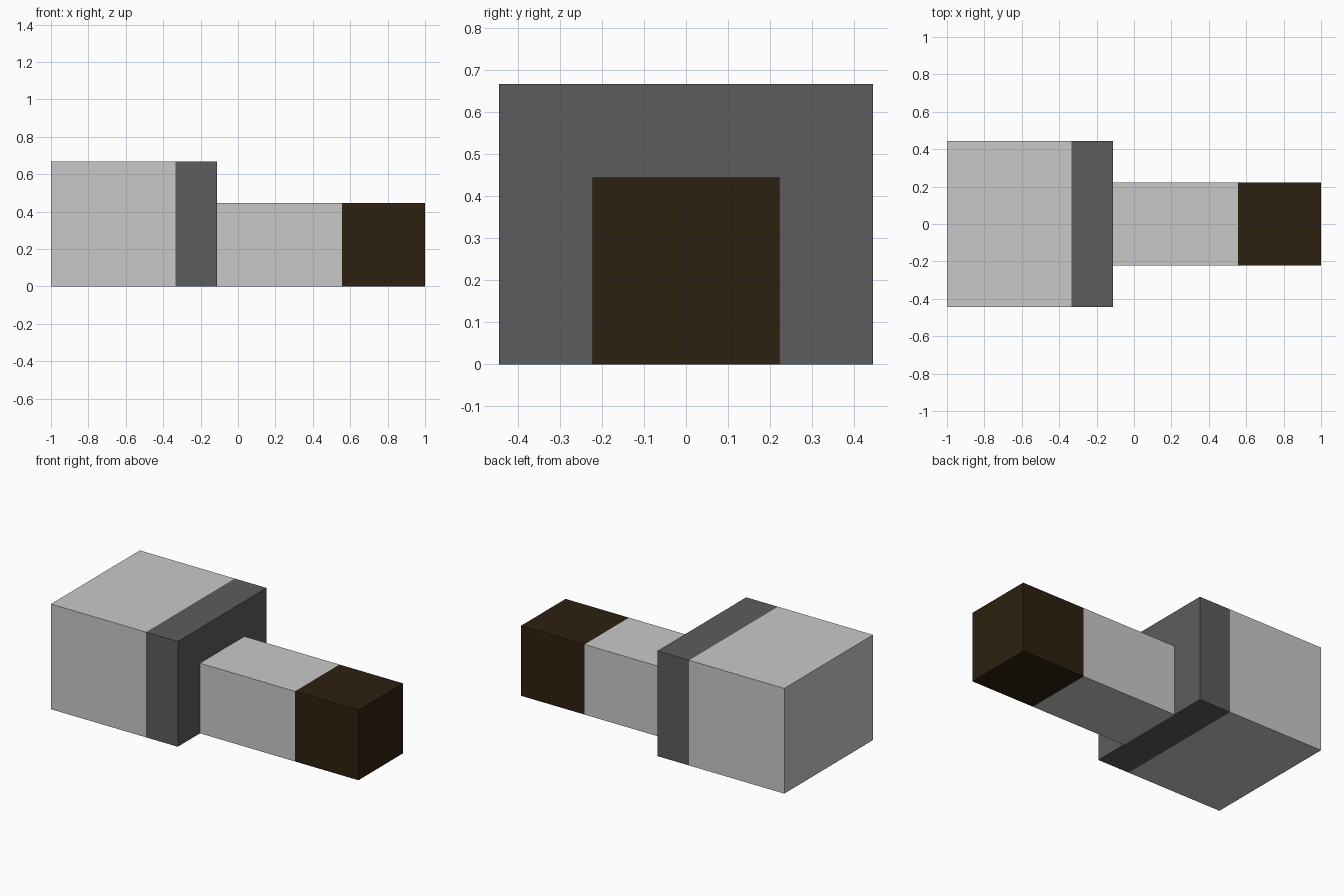
import bpy, bmesh

if "Cube" in bpy.data.objects:
    bpy.data.objects.remove(bpy.data.objects["Cube"])

U = 1 / 9  # grid unit: the model is 18 units long


def srgb(r, g, b):
    lin = [(c / 255 / 12.92) if c < 11 else ((c / 255 + 0.055) / 1.055) ** 2.4 for c in (r, g, b)]
    return (*lin, 1.0)


def material(name, rgb):
    m = bpy.data.materials.new(name)
    m.diffuse_color = srgb(*rgb)
    m.use_nodes = True
    m.node_tree.nodes["Principled BSDF"].inputs["Base Color"].default_value = m.diffuse_color
    return m


light = material("light grey", (201, 201, 201))
dark = material("dark grey", (92, 92, 92))
brown = material("dark brown", (45, 33, 16))


def banded_block(name, x0, x1, half_y, height, split, base, tip, open_start=False):
    """Box along x, standing on z = 0, whose end beyond 'split' has another colour."""
    bm = bmesh.new()
    bmesh.ops.create_cube(bm, size=1)
    for v in bm.verts:
        v.co.x = x0 if v.co.x < 0 else x1
        v.co.y *= 2 * half_y
        v.co.z = 0 if v.co.z < 0 else height
    bmesh.ops.bisect_plane(bm, geom=bm.verts[:] + bm.edges[:] + bm.faces[:],
                           plane_co=(split, 0, 0), plane_no=(1, 0, 0))
    for f in bm.faces:
        f.material_index = int(f.calc_center_median().x > split)
    if open_start:  # hidden end that butts against the neighbouring block
        caps = [f for f in bm.faces if f.normal.x < -0.9]
        bmesh.ops.delete(bm, geom=caps, context='FACES')
    mesh = bpy.data.meshes.new(name)
    bm.to_mesh(mesh)
    bm.free()
    mesh.materials.append(base)
    mesh.materials.append(tip)
    ob = bpy.data.objects.new(name, mesh)
    bpy.context.collection.objects.link(ob)


# Large block with a dark front band and face
banded_block("large_block", -9 * U, -1 * U, 4 * U, 6 * U, -3 * U, light, dark)
# Narrow arm with a dark brown tip
banded_block("narrow_arm", -1 * U, 9 * U, 2 * U, 4 * U, 5 * U, light, brown, True)
